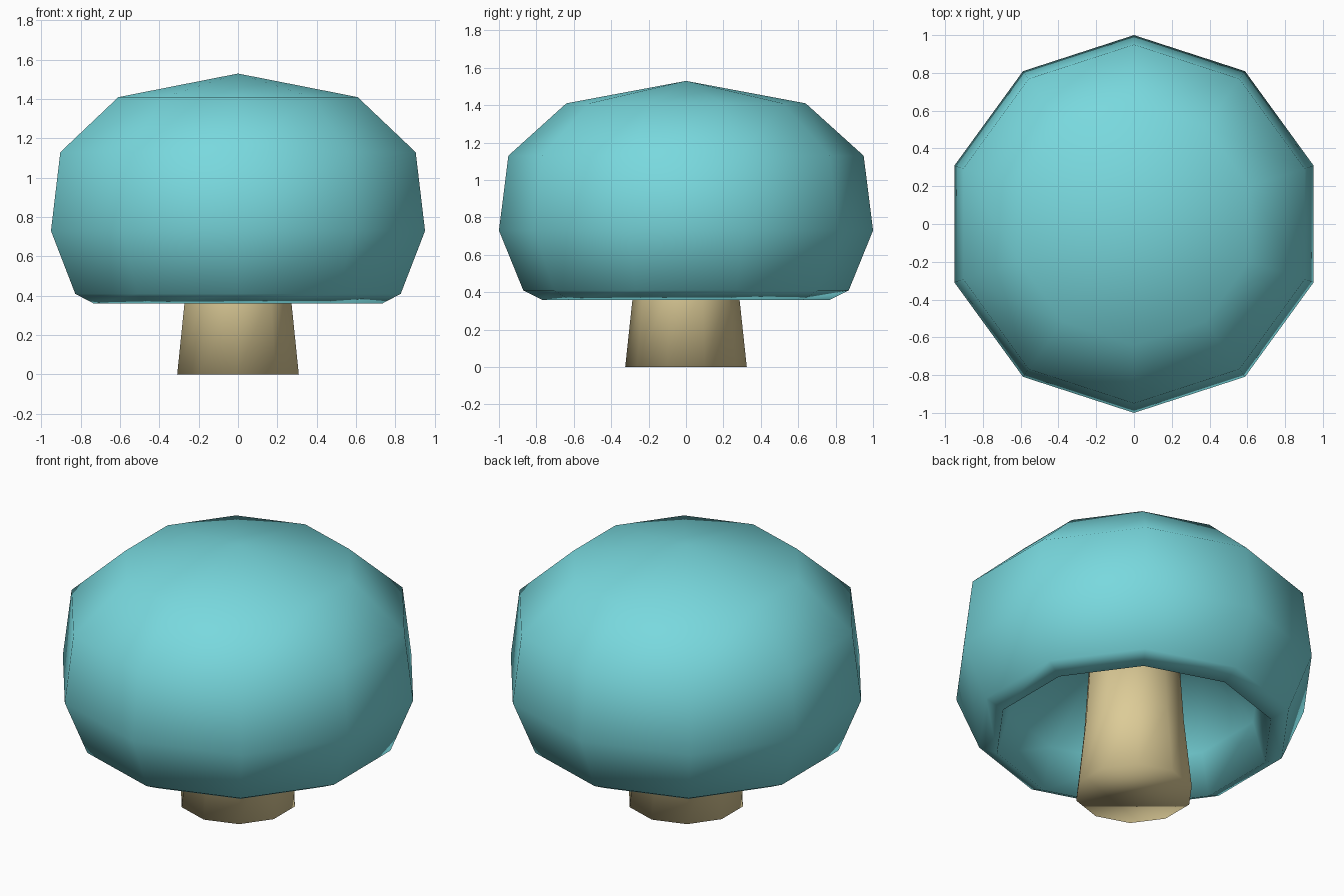
import bpy, bmesh, math

if "Cube" in bpy.data.objects:
    bpy.data.objects.remove(bpy.data.objects["Cube"])

SIDES = 10


def material(name, color):
    mat = bpy.data.materials.new(name)
    mat.diffuse_color = (*color, 1)
    mat.use_nodes = True
    mat.node_tree.nodes["Principled BSDF"].inputs["Base Color"].default_value = mat.diffuse_color
    return mat


def lathe(name, profile, mat):
    """Spin (radius, z) points into a smooth ten-sided solid; radius 0 makes a pole."""
    bm = bmesh.new()
    rings = []
    for r, z in profile:
        count = SIDES if r > 0 else 1
        rings.append([bm.verts.new((r * math.cos(math.pi / 2 + 2 * math.pi * i / SIDES),
                                    r * math.sin(math.pi / 2 + 2 * math.pi * i / SIDES), z))
                      for i in range(count)])
    for a, b in zip(rings, rings[1:]):
        for i in range(SIDES):
            j = (i + 1) % SIDES
            if len(a) == 1:
                bm.faces.new((a[0], b[j], b[i]))
            elif len(b) == 1:
                bm.faces.new((a[i], a[j], b[0]))
            else:
                bm.faces.new((a[i], a[j], b[j], b[i]))
    # Close open ends with a single flat face
    for ring in (rings[0], rings[-1]):
        if len(ring) > 1:
            bm.faces.new(ring)
    bmesh.ops.recalc_face_normals(bm, faces=bm.faces)
    for f in bm.faces:
        f.smooth = True
    mesh = bpy.data.meshes.new(name)
    bm.to_mesh(mesh)
    bm.free()
    mesh.materials.append(mat)
    obj = bpy.data.objects.new(name, mesh)
    bpy.context.collection.objects.link(obj)
    return obj


# Cap: hollow underside, rolled rim, domed outside
lathe("cap", [(0.40, 0.86), (0.70, 0.60), (0.77, 0.36), (0.87, 0.41), (1.0, 0.73),
              (0.95, 1.13), (0.64, 1.41), (0, 1.53)], material("cap_teal", (0.19, 0.69, 0.73)))

# Stem: tapered, running up to the hollow's ceiling
lathe("stem", [(0.325, 0), (0.28, 0.42), (0.25, 0.87)], material("stem_tan", (0.72, 0.60, 0.31)))
